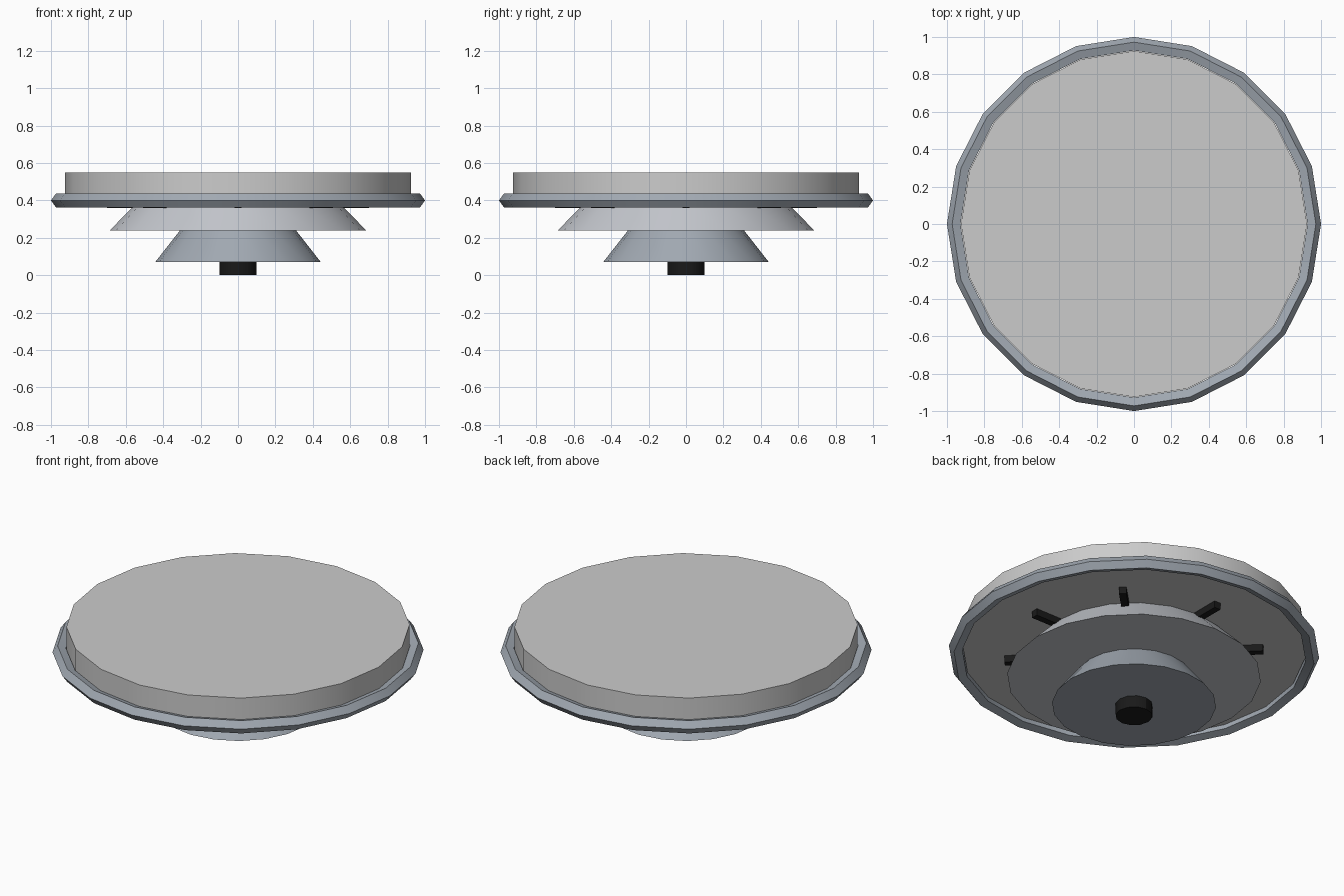
import bpy
from math import radians, cos, sin

if "Cube" in bpy.data.objects:
    bpy.data.objects.remove(bpy.data.objects["Cube"])


def material(name, rgb):
    m = bpy.data.materials.new(name)
    m.diffuse_color = (*rgb, 1)
    m.use_nodes = True
    m.node_tree.nodes["Principled BSDF"].inputs["Base Color"].default_value = m.diffuse_color
    return m


pale = material("pale_grey", (0.62, 0.62, 0.64))
steel = material("steel_grey", (0.36, 0.40, 0.45))
silver = material("silver_grey", (0.56, 0.58, 0.62))
black = material("black", (0.01, 0.01, 0.01))


def finish(name, mat, smooth=True):
    ob = bpy.context.object
    ob.name = name
    ob.data.materials.append(mat)
    if smooth:
        bpy.ops.object.shade_smooth_by_angle(angle=radians(30))
    return ob


def tier(name, r_low, r_high, z_low, z_high, sides, mat):
    bpy.ops.mesh.primitive_cone_add(
        vertices=sides, radius1=r_low, radius2=r_high, depth=z_high - z_low,
        location=(0, 0, (z_low + z_high) / 2))
    return finish(name, mat)


# Round body tiers, bottom to top
tier("bottom_pin", 0.10, 0.10, 0.0, 0.075, 12, black)
tier("lower_cone", 0.443, 0.31, 0.07, 0.24, 20, steel)
tier("upper_cone", 0.685, 0.53, 0.24, 0.40, 20, silver)
tier("top_disc", 0.925, 0.925, 0.40, 0.55, 20, pale)

# Five-sided rim ring
bpy.ops.mesh.primitive_torus_add(
    major_segments=20, minor_segments=5, major_radius=0.96, minor_radius=0.04,
    location=(0, 0, 0.40))
finish("rim_ring", steel)

# Radial struts under the disc
for i in range(8):
    a = radians(45 * i)
    bpy.ops.mesh.primitive_cube_add(
        size=1, location=(0.6 * cos(a), 0.6 * sin(a), 0.38), rotation=(0, 0, a))
    bpy.context.object.scale = (0.2, 0.04, 0.04)
    finish(f"strut_{i + 1}", black, smooth=False)
